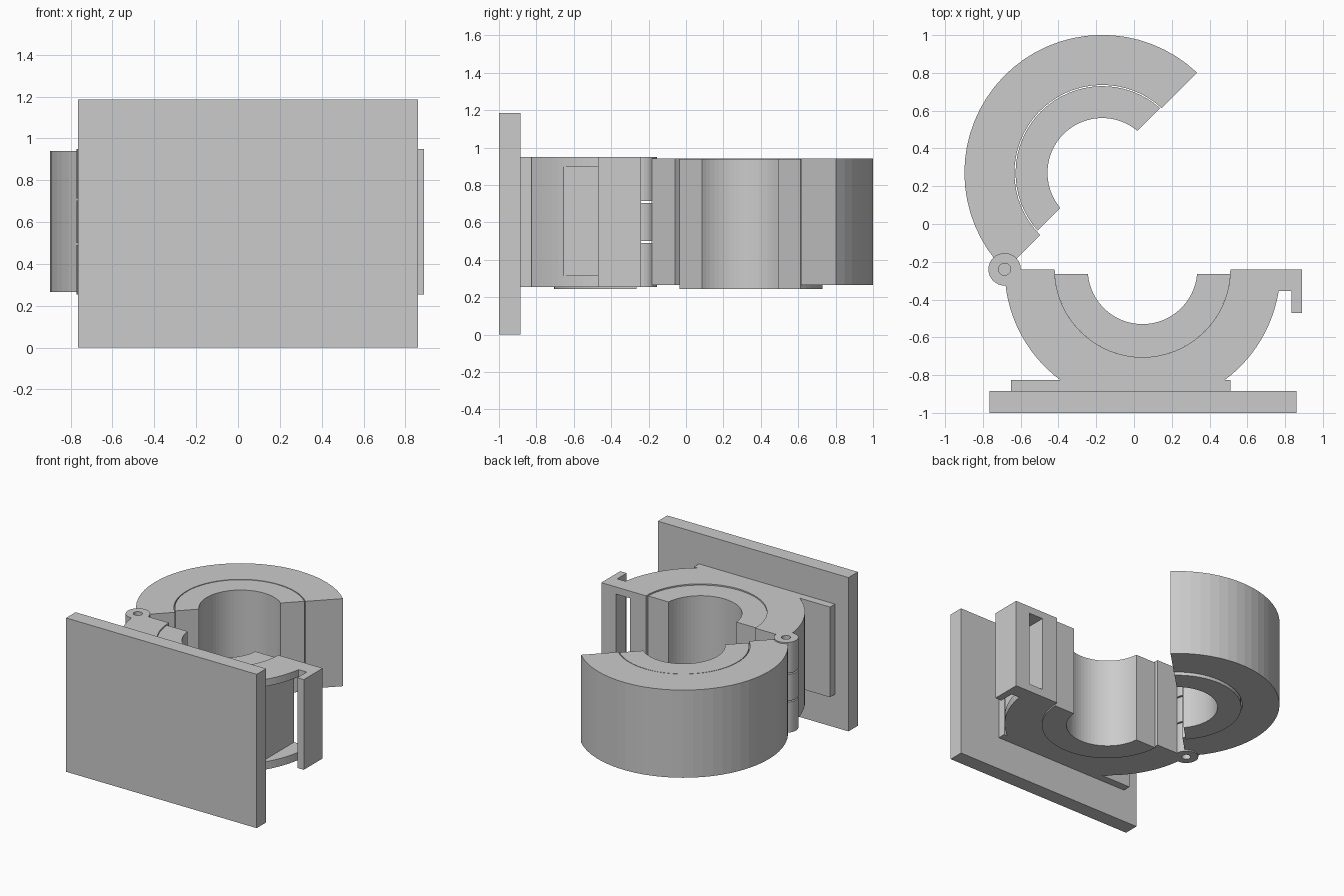
import bpy, bmesh
from math import sin, cos, asin, pi, radians
from mathutils import Vector

cube = bpy.data.objects.get("Cube")
if cube:
    bpy.data.objects.remove(cube, do_unlink=True)

grey = bpy.data.materials.new("plain_grey")
grey.use_nodes = True
grey.diffuse_color = (0.6, 0.6, 0.6, 1)
grey.node_tree.nodes["Principled BSDF"].inputs["Base Color"].default_value = (0.6, 0.6, 0.6, 1)


def extrude(name, points, z0, z1):
    """Solid prism from a flat outline."""
    bm = bmesh.new()
    face = bm.faces.new([bm.verts.new((x, y, z0)) for x, y in points])
    top = bmesh.ops.extrude_face_region(bm, geom=[face])
    bmesh.ops.translate(bm, vec=(0, 0, z1 - z0),
                        verts=[v for v in top["geom"] if isinstance(v, bmesh.types.BMVert)])
    bmesh.ops.recalc_face_normals(bm, faces=bm.faces)
    mesh = bpy.data.meshes.new(name)
    bm.to_mesh(mesh)
    bm.free()
    mesh.materials.append(grey)
    obj = bpy.data.objects.new(name, mesh)
    bpy.context.collection.objects.link(obj)
    return obj


def arc(centre, r, a0, a1, n=32):
    return [(centre[0] + r * cos(a0 + (a1 - a0) * i / n),
             centre[1] + r * sin(a0 + (a1 - a0) * i / n)) for i in range(n + 1)]


def half_ring(centre, turn, r_in, r_out, trim_a, trim_b):
    """Half ring outline, each end trimmed back from the centre line."""
    def span(r):
        return turn + asin(trim_a / r), turn + pi - asin(trim_b / r)
    return arc(centre, r_out, *span(r_out)) + arc(centre, r_in, *span(r_in))[::-1]


def rect(x0, x1, y0, y1):
    return [(x0, y0), (x1, y0), (x1, y1), (x0, y1)]


def cut(obj, cutter):
    mod = obj.modifiers.new("cut", "BOOLEAN")
    mod.operation = "DIFFERENCE"
    mod.solver = "EXACT"
    mod.object = cutter
    cutter.hide_render = True
    cutter.hide_set(True)
    cutter.display_type = "WIRE"


R_OUT, R_MID, R_IN = 0.73, 0.465, 0.29
LOW = (0.045, -0.24)
UP = (-0.168, 0.271)
HINGE = (-0.685, -0.24)

# Mounting plates
extrude("base_plate", rect(-0.765, 0.86, -1, -0.885), 0, 1.185)
extrude("mount_pad", rect(-0.65, 0.51, -0.885, -0.825), 0.255, 0.95)

# Fixed jaw with its latch hook, flattened where it meets the pad
flat = asin(0.585 / R_OUT)
jaw = (arc(LOW, R_MID, -pi, 0)
       + [(0.89, -0.24), (0.89, -0.47), (0.835, -0.47), (0.835, -0.355)]
       + arc(LOW, R_OUT, -asin(0.115 / R_OUT), -flat, 14)
       + arc(LOW, R_OUT, -pi + flat, -pi, 16))
fixed_jaw = extrude("fixed_jaw", jaw, 0.255, 0.95)
extrude("fixed_liner", half_ring(LOW, pi, R_IN, R_MID, 0.025, 0.025), 0.243, 0.94)

# Swinging jaw, opened about the hinge
turn = radians(45)
swing_jaw = extrude("swing_jaw", half_ring(UP, turn, R_MID, R_OUT, 0.02, 0), 0.265, 0.94)
extrude("swing_liner", half_ring(UP, turn, R_IN, R_MID - 0.006, 0.025, 0.025), 0.243, 0.939)

# Latch slot and hinge clearance
cut(fixed_jaw, extrude("slot_cutter", rect(0.646, 0.765, -0.7, -0.2), 0.315, 0.895))
clearance = extrude("hinge_cutter", arc(HINGE, 0.084, 0, 2 * pi * 31 / 32, 31), 0.2, 1)
cut(fixed_jaw, clearance)
cut(swing_jaw, clearance)

# Hinge knuckles: bored outer pair, solid middle
pin_hole = extrude("pin_cutter", arc(HINGE, 0.032, 0, 2 * pi * 23 / 24, 23), 0.2, 1)
for name, z0, z1 in (("lower_knuckle", 0.255, 0.49), ("middle_knuckle", 0.5, 0.703),
                     ("upper_knuckle", 0.713, 0.95)):
    knuckle = extrude(name, arc(HINGE, 0.086, 0, 2 * pi * 31 / 32, 31), z0, z1)
    if name != "middle_knuckle":
        cut(knuckle, pin_hole)
